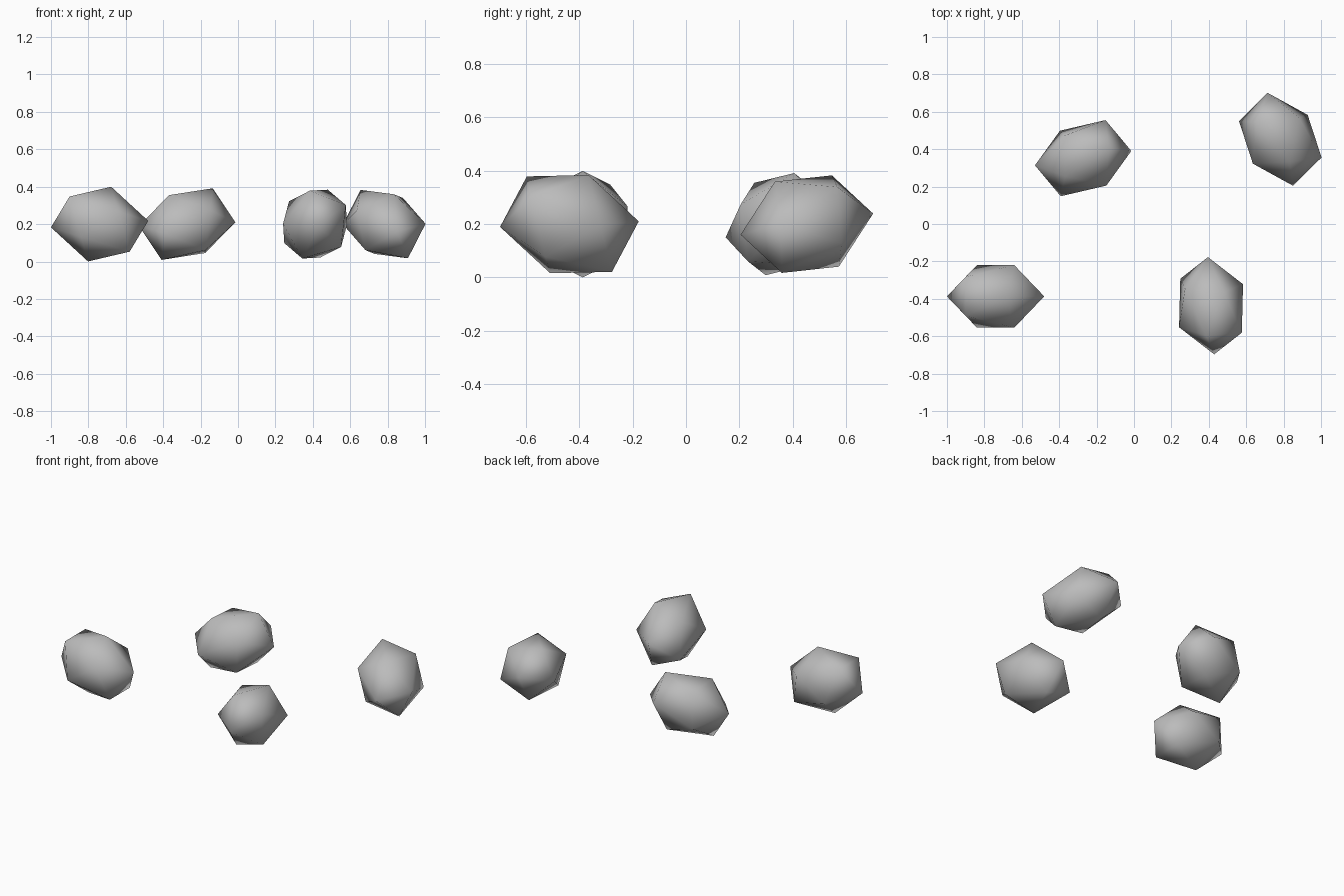
import bpy
import math

if "Cube" in bpy.data.objects:
    bpy.data.objects.remove(bpy.data.objects["Cube"])

# One stone grey for all the rocks
stone = bpy.data.materials.new("stone_grey")
stone.diffuse_color = (0.5, 0.5, 0.5, 1.0)
stone.use_nodes = True
stone.node_tree.nodes["Principled BSDF"].inputs["Base Color"].default_value = stone.diffuse_color

SIZE = (0.272, 0.197, 0.209)   # half-axes of every rock
TILT = 0.3                     # shared tilt
ROLL_STEP, TURN_STEP = 0.4, 1.775

# Rock centres; each following rock is rolled and turned one step further
centres = [(-0.74, -0.387), (0.412, -0.437), (-0.272, 0.352), (0.782, 0.453)]

for i, (x, y) in enumerate(centres):
    # Twelve-cornered rock, stretched along its own x axis
    bpy.ops.mesh.primitive_ico_sphere_add(
        subdivisions=1, radius=1.0, location=(x, y, 0.2),
        rotation=(i * ROLL_STEP, TILT, i * TURN_STEP))
    rock = bpy.context.object
    rock.name = f"rock_{i + 1}"
    rock.scale = SIZE
    rock.data.materials.append(stone)
    bpy.ops.object.shade_smooth()
